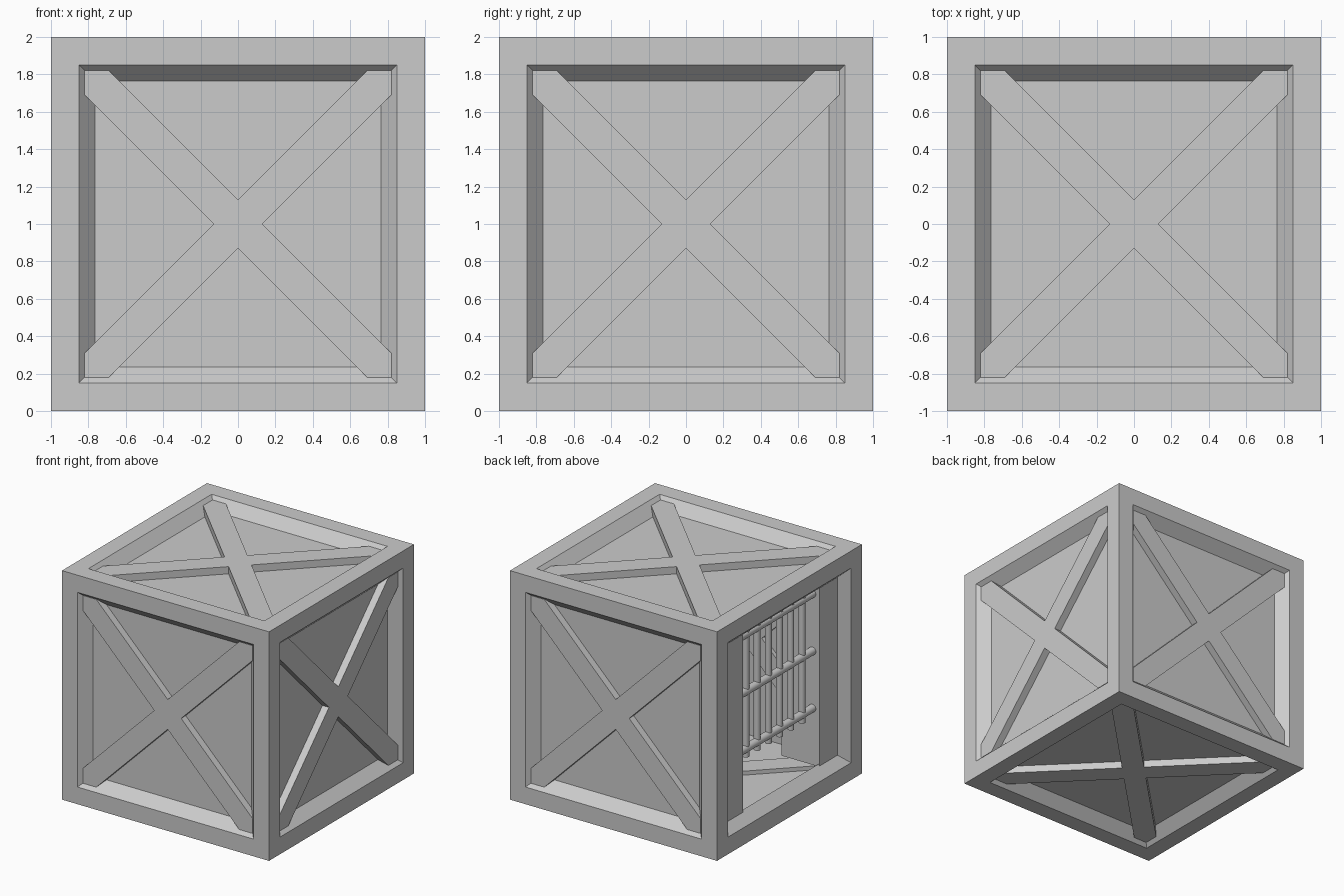
import bpy, bmesh
from math import pi
from mathutils import Matrix, Vector

if "Cube" in bpy.data.objects:
    bpy.data.objects.remove(bpy.data.objects["Cube"])

MID = Matrix.Translation((0, 0, 1))


def finish(bm, name, matrix=MID):
    me = bpy.data.meshes.new(name)
    bm.transform(matrix)
    bm.to_mesh(me)
    bm.free()
    ob = bpy.data.objects.new(name, me)
    bpy.context.collection.objects.link(ob)
    return ob


def open_left(bm):
    bm.normal_update()
    left = [f for f in bm.faces if f.normal.x < -0.99 and f.calc_center_median().x > -0.98]
    bmesh.ops.delete(bm, geom=left, context='FACES_ONLY')


# Crate body: square rims with sloped recesses, left side open
bm = bmesh.new()
bmesh.ops.create_cube(bm, size=2)
panels = bm.faces[:]
bmesh.ops.inset_individual(bm, faces=panels, thickness=0.15, use_even_offset=True)
bmesh.ops.inset_individual(bm, faces=panels, thickness=0.085, depth=-0.093, use_even_offset=True)
open_left(bm)
finish(bm, "crate_frame")

# Inner lining of the walls
bm = bmesh.new()
bmesh.ops.create_cube(bm, size=1.79)
open_left(bm)
bmesh.ops.reverse_faces(bm, faces=bm.faces[:])
finish(bm, "inner_lining")


# Cross braces on the five closed sides
def cross_brace(name, rotation):
    bm = bmesh.new()
    arm = [(0.13, 0), (0.82, 0.69), (0.82, 0.82), (0.69, 0.82)]
    verts = [bm.verts.new(Matrix.Rotation(i * pi / 2, 3, 'Z') @ Vector((x, y, 0.86)))
             for i in range(4) for x, y in arm]
    face = bm.faces.new(verts)
    top = bmesh.ops.extrude_face_region(bm, geom=[face], use_keep_orig=True)
    bmesh.ops.translate(bm, vec=(0, 0, 0.11),
                        verts=[g for g in top["geom"] if isinstance(g, bmesh.types.BMVert)])
    bmesh.ops.recalc_face_normals(bm, faces=bm.faces[:])
    finish(bm, name, MID @ rotation)


for name, angle, axis in (("top_brace", 0, 'X'), ("bottom_brace", pi, 'X'),
                          ("front_brace", pi / 2, 'X'), ("back_brace", -pi / 2, 'X'),
                          ("right_brace", pi / 2, 'Y')):
    cross_brace(name, Matrix.Rotation(angle, 4, axis))

# Thick door posts either side of the opening
for name, side in (("back_door_post", 1), ("front_door_post", -1)):
    bm = bmesh.new()
    bmesh.ops.create_cube(bm, size=1)
    bmesh.ops.scale(bm, vec=(0.37, 0.26, 1.57), verts=bm.verts[:])
    finish(bm, name, Matrix.Translation((-0.735, side * 0.66, 1)))


# Half-raised barred gate
def rod(name, radius, length, location, rotation=Matrix()):
    bm = bmesh.new()
    bmesh.ops.create_cone(bm, cap_ends=True, segments=24, radius1=radius,
                          radius2=radius, depth=length)
    for f in bm.faces:
        f.smooth = len(f.verts) == 4
    for e in bm.edges:
        e.smooth = all(len(f.verts) == 4 for f in e.link_faces)
    finish(bm, name, Matrix.Translation(location) @ rotation)


for i in range(6):
    rod("gate_bar", 0.027, 1.14, (-0.85, (i - 2.5) * 0.155, 1.21))
for z in (0.71, 1.21, 1.71):
    rod("gate_rail", 0.034, 1.1, (-0.85, 0, z), Matrix.Rotation(pi / 2, 4, 'X'))
